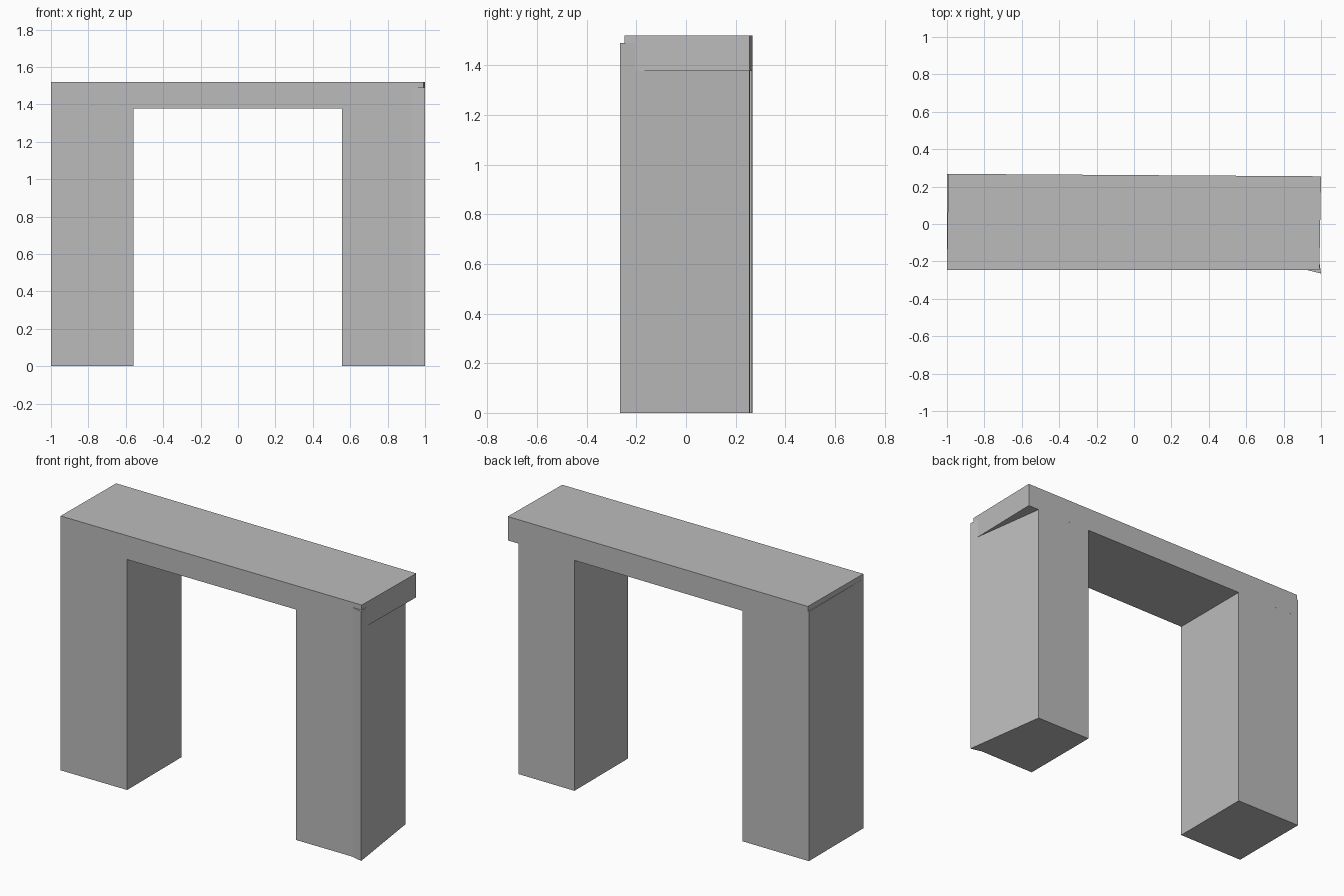
import bpy
import bmesh

cube = bpy.data.objects.get("Cube")
if cube:
    bpy.data.objects.remove(cube, do_unlink=True)

# Plain stone grey
grey = bpy.data.materials.new("stone_grey")
grey.use_nodes = True
colour = (0.5, 0.5, 0.5, 1)
grey.diffuse_color = colour
bsdf = next(n for n in grey.node_tree.nodes if n.type == 'BSDF_PRINCIPLED')
bsdf.inputs["Base Color"].default_value = colour


def prism(name, footprint, bottom, top):
    """Extrude a plan outline upwards into a solid block."""
    bm = bmesh.new()
    base = bm.faces.new([bm.verts.new((x, y, bottom)) for x, y in footprint])
    extruded = bmesh.ops.extrude_face_region(bm, geom=[base])["geom"]
    verts = [v for v in extruded if isinstance(v, bmesh.types.BMVert)]
    bmesh.ops.translate(bm, verts=verts, vec=(0, 0, top - bottom))
    bmesh.ops.recalc_face_normals(bm, faces=bm.faces)
    mesh = bpy.data.meshes.new(name)
    bm.to_mesh(mesh)
    bm.free()
    mesh.materials.append(grey)
    obj = bpy.data.objects.new(name, mesh)
    bpy.context.collection.objects.link(obj)
    return obj


FRONT = -0.247
LEG_TOP = 1.49


def back(x):
    """Slightly skewed rear wall line."""
    return 0.2615 - 0.0065 * x


# Beam across the top, ends slightly askew
prism("lintel",
      [(-1, FRONT), (0.991, FRONT), (1, back(1)), (-0.993, back(-1))],
      1.377, 1.52)

# Leg on the -x side, squared off
prism("right_leg",
      [(-1, FRONT), (-0.56, FRONT), (-0.56, back(-0.56)), (-1, back(-1))],
      0, LEG_TOP)

# Leg on the +x side, with flared front corner and slanted outer wall
prism("left_leg",
      [(0.557, FRONT), (0.93, FRONT), (1, -0.265),
       (0.927, back(0.927)), (0.557, back(0.557))],
      0, LEG_TOP)
